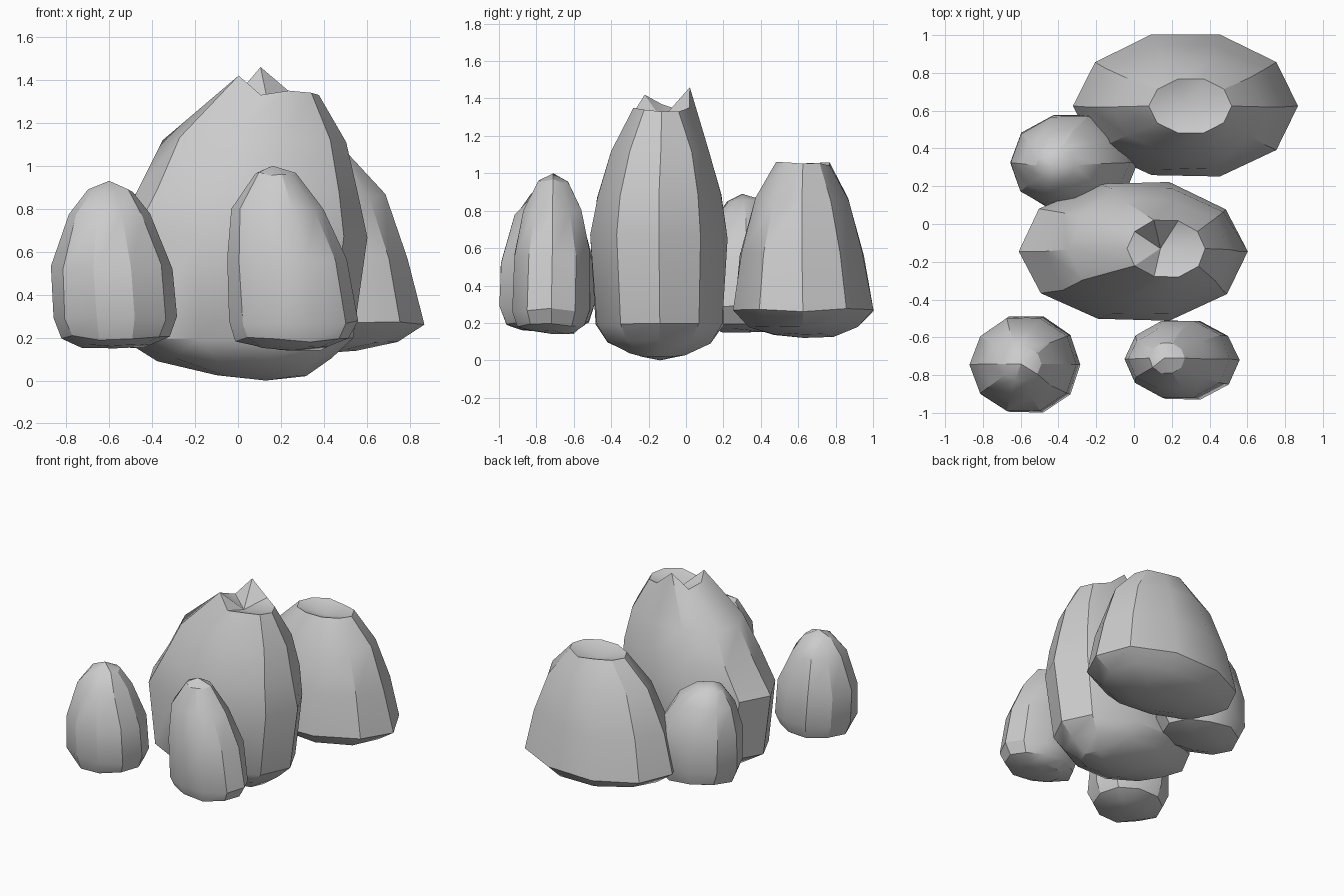
import bpy
import bmesh
import math
import random

SIDES = 10
random.seed(4)


def boulder(name, rings, bottom, top, rough=0.012, crown=None):
    """Loft ten-sided rings (z, x0, x1, y0, y1), then close with bottom and top points."""
    bm = bmesh.new()
    loops = []
    for k, (z, x0, x1, y0, y1) in enumerate(rings):
        cx, cy = (x0 + x1) / 2, (y0 + y1) / 2
        rx, ry = (x1 - x0) / 2, (y1 - y0) / 2 / math.sin(math.radians(72))
        loop = []
        for i in range(SIDES):
            a = 2 * math.pi * i / SIDES
            r = 1 + random.uniform(-2, 0.8) * rough
            h = z + random.uniform(-1, 1) * rough
            if crown and k == len(rings) - 1:
                h = crown[i]
            loop.append(bm.verts.new((cx + rx * r * math.cos(a), cy + ry * r * math.sin(a), h)))
        loops.append(loop)
    for lo, hi in zip(loops, loops[1:]):
        for i in range(SIDES):
            j = (i + 1) % SIDES
            bm.faces.new((lo[i], lo[j], hi[j], hi[i]))
    low, tip = bm.verts.new(bottom), bm.verts.new(top)
    for i in range(SIDES):
        j = (i + 1) % SIDES
        bm.faces.new((low, loops[0][j], loops[0][i]))
        bm.faces.new((tip, loops[-1][i], loops[-1][j]))
    bmesh.ops.recalc_face_normals(bm, faces=bm.faces)
    mesh = bpy.data.meshes.new(name)
    bm.to_mesh(mesh)
    bm.free()
    obj = bpy.data.objects.new(name, mesh)
    bpy.context.collection.objects.link(obj)
    bpy.ops.object.select_all(action='DESELECT')
    obj.select_set(True)
    bpy.context.view_layer.objects.active = obj
    bpy.ops.object.shade_smooth_by_angle(angle=math.radians(30))
    return obj


# Tall central rock with a jagged crown around a dip
boulder("central_rock", [
    (0.03, -0.10, 0.32, -0.30, 0.00),
    (0.10, -0.38, 0.44, -0.42, 0.13),
    (0.20, -0.56, 0.54, -0.48, 0.20),
    (0.66, -0.62, 0.61, -0.51, 0.22),
    (0.88, -0.48, 0.57, -0.48, 0.19),
    (1.12, -0.36, 0.51, -0.40, 0.13),
    (1.34, -0.04, 0.38, -0.28, 0.02),
], (0.13, -0.14, 0.0), (0.14, -0.13, 1.29),
    crown=[1.33, 1.33, 1.35, 1.46, 1.34, 1.37, 1.42, 1.33, 1.35, 1.34])

# Broad rear rock with a flat, dented top
boulder("rear_rock", [
    (0.135, 0.02, 0.55, 0.47, 0.79),
    (0.19, -0.20, 0.74, 0.33, 0.92),
    (0.27, -0.32, 0.865, 0.25, 1.00),
    (0.57, -0.25, 0.80, 0.29, 0.95),
    (0.86, -0.12, 0.69, 0.37, 0.87),
    (1.05, 0.08, 0.52, 0.48, 0.77),
], (0.29, 0.63, 0.12), (0.29, 0.63, 1.00))

# Small rock tucked between the two large ones
boulder("rear_left_rock", [
    (0.16, -0.50, -0.15, 0.19, 0.46),
    (0.19, -0.61, -0.04, 0.10, 0.55),
    (0.29, -0.66, 0.02, 0.07, 0.58),
    (0.53, -0.66, -0.02, 0.08, 0.57),
    (0.75, -0.60, -0.17, 0.14, 0.50),
    (0.85, -0.52, -0.31, 0.22, 0.40),
], (-0.32, 0.32, 0.15), (-0.43, 0.30, 0.89))

# Small front left rock
boulder("front_left_rock", [
    (0.16, -0.73, -0.41, -0.88, -0.60),
    (0.20, -0.82, -0.32, -0.96, -0.52),
    (0.29, -0.86, -0.28, -1.00, -0.49),
    (0.53, -0.87, -0.30, -0.99, -0.50),
    (0.77, -0.79, -0.41, -0.92, -0.56),
    (0.88, -0.70, -0.49, -0.83, -0.65),
], (-0.57, -0.74, 0.15), (-0.60, -0.74, 0.93))

# Narrow front right rock
boulder("front_right_rock", [
    (0.15, 0.08, 0.42, -0.83, -0.60),
    (0.19, -0.01, 0.52, -0.90, -0.54),
    (0.27, -0.04, 0.56, -0.93, -0.51),
    (0.56, -0.05, 0.51, -0.92, -0.51),
    (0.80, -0.03, 0.40, -0.87, -0.56),
    (0.96, 0.08, 0.27, -0.79, -0.63),
], (0.25, -0.71, 0.14), (0.16, -0.71, 1.00))
